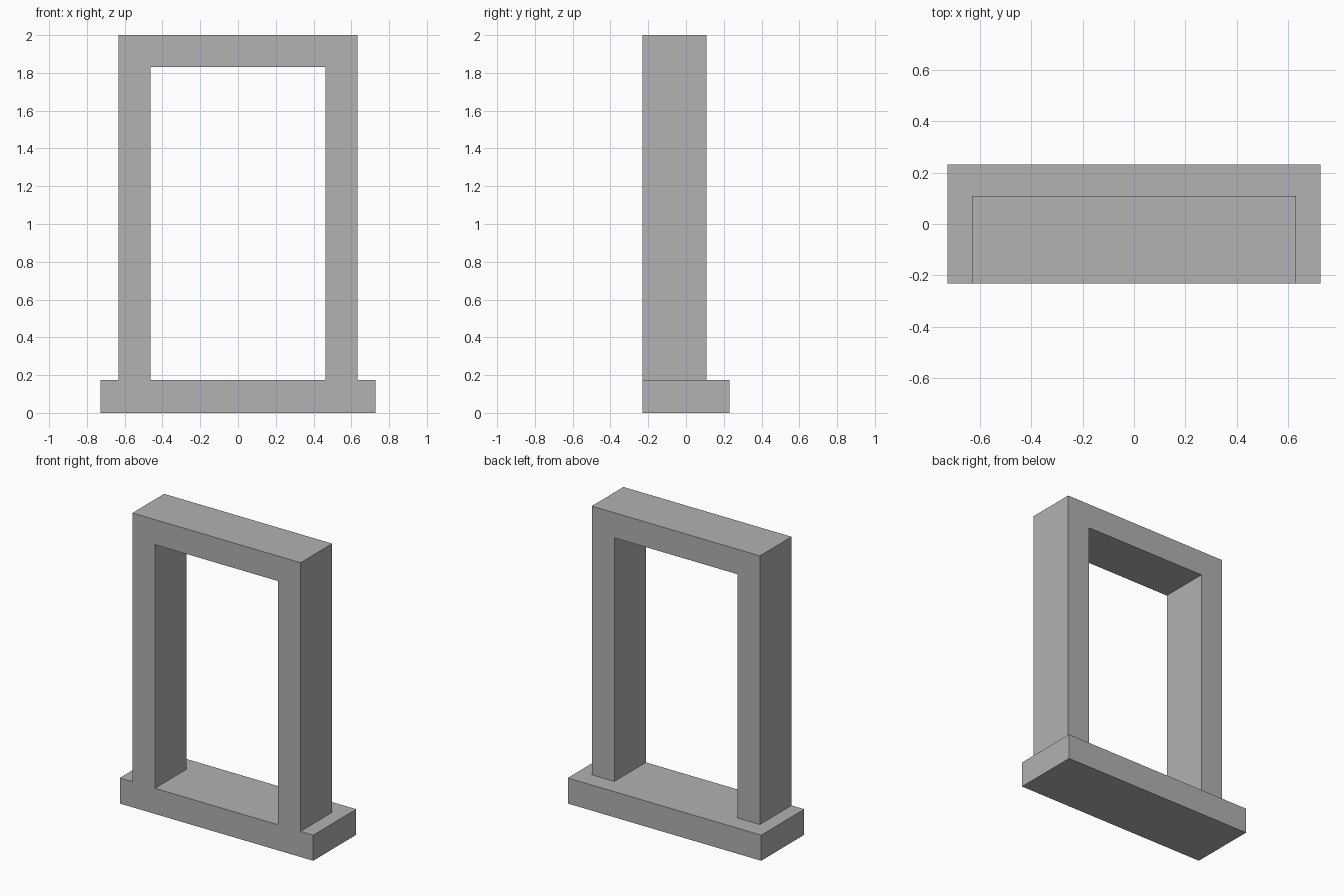
import bpy
import bmesh

cube = bpy.data.objects.get("Cube")
if cube:
    bpy.data.objects.remove(cube, do_unlink=True)

HALF_SILL = 0.727
HALF_OUTER = 0.632
HALF_INNER = 0.463
SILL_TOP = 0.174
LINTEL_BOTTOM = 1.83
HEIGHT = 2.0
FRONT, FRAME_BACK, SILL_BACK = -0.231, 0.109, 0.231

grey = bpy.data.materials.new("plain grey")
grey.use_nodes = True
colour = (0.445, 0.445, 0.445, 1.0)
grey.diffuse_color = colour
grey.node_tree.nodes["Principled BSDF"].inputs["Base Color"].default_value = colour


def extrude_profile(name, points, front, back):
    """Extrude an outline in the x-z plane from front to back."""
    bm = bmesh.new()
    face = bm.faces.new([bm.verts.new((x, front, z)) for x, z in points])
    result = bmesh.ops.extrude_face_region(bm, geom=[face])
    moved = [v for v in result["geom"] if isinstance(v, bmesh.types.BMVert)]
    bmesh.ops.translate(bm, verts=moved, vec=(0, back - front, 0))
    bmesh.ops.recalc_face_normals(bm, faces=bm.faces)
    mesh = bpy.data.meshes.new(name)
    bm.to_mesh(mesh)
    bm.free()
    mesh.materials.append(grey)
    obj = bpy.data.objects.new(name, mesh)
    bpy.context.collection.objects.link(obj)
    return obj


def mirrored(half):
    """Complete a right-hand outline with its mirror image."""
    return half + [(-x, z) for x, z in reversed(half)]


# Posts, lintel and lower rail in one outline, flush with the sill front
frame = extrude_profile("window_frame", mirrored([
    (HALF_SILL, 0), (HALF_SILL, SILL_TOP), (HALF_OUTER, SILL_TOP),
    (HALF_OUTER, HEIGHT)]), FRONT, FRAME_BACK)

# Opening cut through the frame
opening = extrude_profile("opening_cutter", mirrored([
    (HALF_INNER, SILL_TOP), (HALF_INNER, LINTEL_BOTTOM)]),
    FRONT - 0.1, FRAME_BACK + 0.1)

# Rear ledge of the sill
ledge = extrude_profile("sill_ledge", mirrored([
    (HALF_SILL, 0), (HALF_SILL, SILL_TOP)]), FRONT, SILL_BACK)

# Cut the opening and merge the sill into one solid
for helper, operation in ((opening, 'DIFFERENCE'), (ledge, 'UNION')):
    mod = frame.modifiers.new(helper.name, 'BOOLEAN')
    mod.operation = operation
    mod.solver = 'EXACT'
    mod.object = helper
bpy.context.view_layer.objects.active = frame
frame.select_set(True)
for mod in list(frame.modifiers):
    bpy.ops.object.modifier_apply(modifier=mod.name)
for helper in (opening, ledge):
    bpy.data.objects.remove(helper, do_unlink=True)
